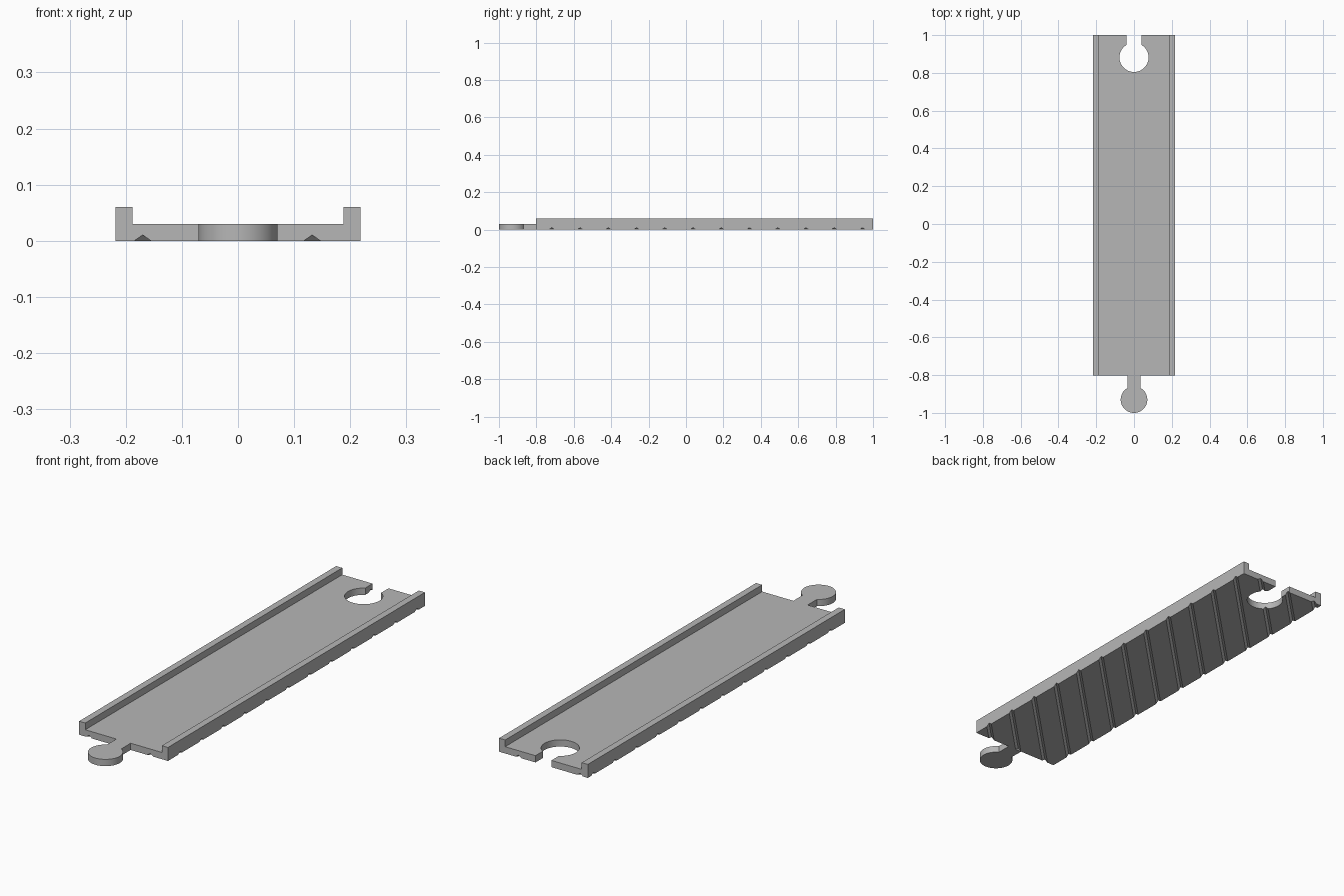
import bpy, bmesh
from math import asin, cos, sin, pi, sqrt
from mathutils import Vector

if "Cube" in bpy.data.objects:
    bpy.data.objects.remove(bpy.data.objects["Cube"], do_unlink=True)

HALF_W, RAIL_IN = 0.218, 0.188
FLOOR_Z, RAIL_Z = 0.03, 0.06
FRONT, BACK = -0.803, 1.0

grey = bpy.data.materials.new("plain_grey")
grey.use_nodes = True
grey.diffuse_color = (0.47, 0.47, 0.47, 1)
grey.node_tree.nodes["Principled BSDF"].inputs["Base Color"].default_value = grey.diffuse_color


def make_object(name, prisms):
    """Each prism is an outline of points and the vector it is extruded along."""
    bm = bmesh.new()
    for outline, direction in prisms:
        face = bm.faces.new([bm.verts.new(p) for p in outline])
        grown = bmesh.ops.extrude_face_region(bm, geom=[face], use_keep_orig=True)
        moved = [v for v in grown["geom"] if isinstance(v, bmesh.types.BMVert)]
        bmesh.ops.translate(bm, verts=moved, vec=Vector(direction))
    bmesh.ops.recalc_face_normals(bm, faces=bm.faces)
    mesh = bpy.data.meshes.new(name)
    bm.to_mesh(mesh)
    bm.free()
    mesh.materials.append(grey)
    obj = bpy.data.objects.new(name, mesh)
    bpy.context.collection.objects.link(obj)
    return obj


def keyhole(radius, half_neck, centre, neck_end, z, steps=64):
    """A disc with a straight neck running towards the back."""
    gap = asin(half_neck / radius)
    start = pi / 2 + gap
    sweep = 2 * pi - 2 * gap
    pts = [(radius * cos(start + sweep * i / steps),
            centre + radius * sin(start + sweep * i / steps), z)
           for i in range(steps + 1)]
    return pts + [(half_neck, neck_end, z), (-half_neck, neck_end, z)]


def cut(target, cutter):
    mod = target.modifiers.new("cut", "BOOLEAN")
    mod.operation = "DIFFERENCE"
    mod.solver = "EXACT"
    mod.object = cutter
    bpy.context.view_layer.objects.active = target
    bpy.ops.object.modifier_apply(modifier=mod.name)
    bpy.data.objects.remove(cutter, do_unlink=True)


def smooth(obj):
    bpy.ops.object.select_all(action="DESELECT")
    obj.select_set(True)
    bpy.context.view_layer.objects.active = obj
    bpy.ops.object.shade_smooth_by_angle(angle=0.5)


# Track bed with a raised rail along each side
half = [(HALF_W, 0), (HALF_W, RAIL_Z), (RAIL_IN, RAIL_Z), (RAIL_IN, FLOOR_Z)]
section = half + [(-x, z) for x, z in reversed(half)]
bed = make_object("track_bed", [([(x, FRONT, z) for x, z in section], (0, BACK - FRONT, 0))])

# Socket in the back end
cut(bed, make_object("socket_cutter",
                     [(keyhole(0.077, 0.039, 0.882, 1.1, -0.1), (0, 0, 0.3))]))

# Diagonal V grooves across the underside
REACH, DEPTH, HALF_G = 0.4, 0.0105, 0.015
grooves = []
for k in range(15):
    y = -0.935 + 0.151 * k - REACH
    wedge = [(-REACH, y - 2 * HALF_G, -DEPTH), (-REACH, y + 2 * HALF_G, -DEPTH),
             (-REACH, y, DEPTH)]
    grooves.append((wedge, (2 * REACH, 2 * REACH, 0)))
cut(bed, make_object("groove_cutter", grooves))
smooth(bed)

# Round connector tab on the front end
tab = make_object("connector_tab",
                  [(keyhole(0.0705, 0.035, -0.9295, FRONT, 0), (0, 0, FLOOR_Z))])
smooth(tab)
